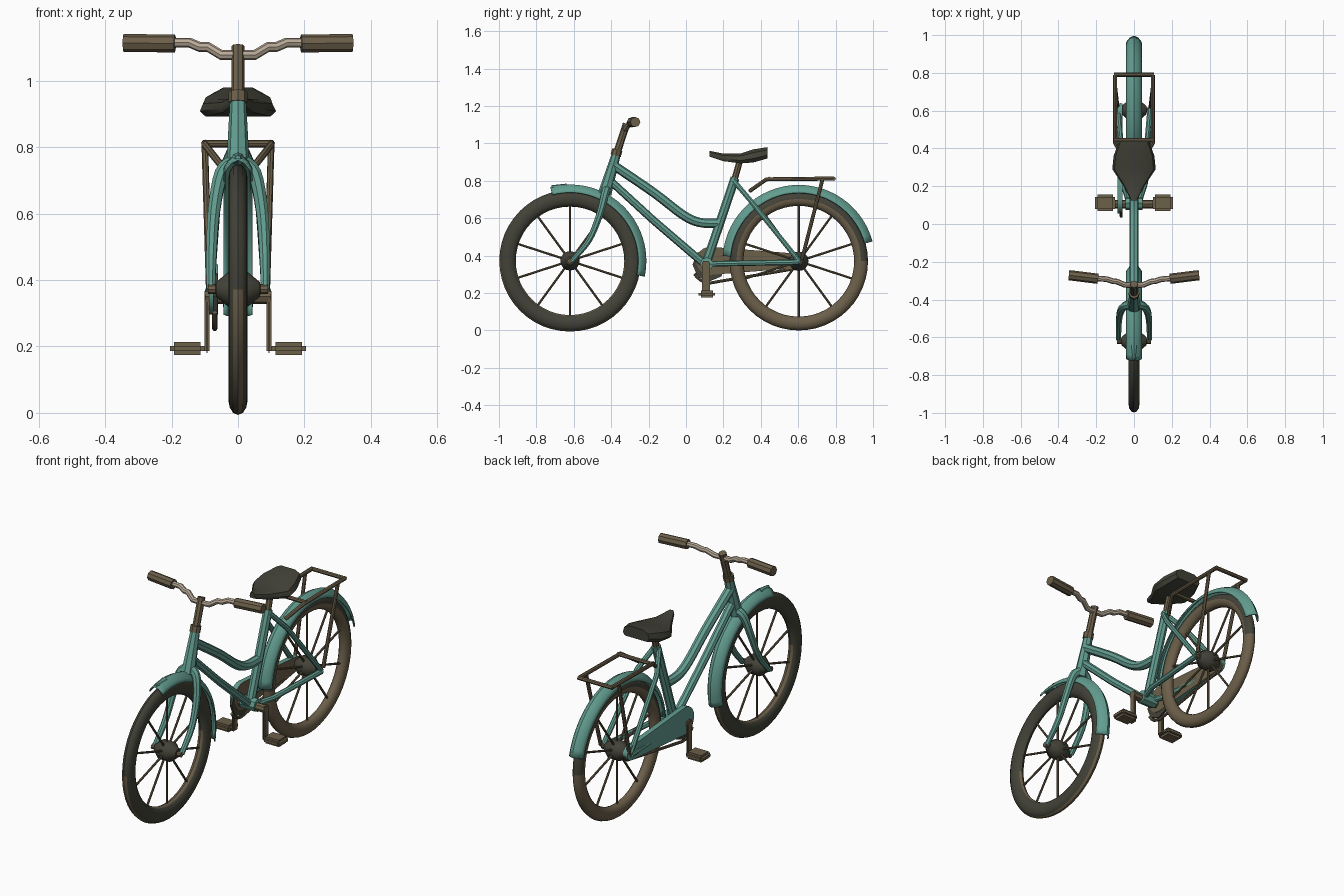
import bpy, bmesh, math
from mathutils import Vector

cube = bpy.data.objects.get("Cube")
if cube:
    bpy.data.objects.remove(cube)


def material(name, rgb):
    m = bpy.data.materials.new(name)
    m.use_nodes = True
    m.diffuse_color = (*rgb, 1)
    bsdf = m.node_tree.nodes["Principled BSDF"]
    bsdf.inputs["Base Color"].default_value = (*rgb, 1)
    bsdf.inputs["Roughness"].default_value = 0.8
    return m


TEAL = material("teal paint", (0.125, 0.34, 0.28))
DARK = material("dark rubber", (0.055, 0.055, 0.04))
BROWN = material("brown metal", (0.15, 0.115, 0.068))
CREAM = material("cream metal", (0.48, 0.40, 0.31))
parts = []


def add(name, mesh, *mats):
    mesh.materials.clear()
    for m in mats:
        mesh.materials.append(m)
    ob = bpy.data.objects.new(name, mesh)
    bpy.context.collection.objects.link(ob)
    parts.append(ob)
    return ob


def from_bmesh(name, bm, *mats):
    bmesh.ops.recalc_face_normals(bm, faces=bm.faces)
    mesh = bpy.data.meshes.new(name)
    bm.to_mesh(mesh)
    bm.free()
    return add(name, mesh, *mats)


def tube(name, points, radius, mat, ends=None, smooth=False):
    """Round bar through points; ends gives a taper from first to last."""
    pts = [Vector(p) for p in points]
    if smooth:
        ext = [2 * pts[0] - pts[1]] + pts + [2 * pts[-1] - pts[-2]]
        fine = []
        for a, b, c, d in zip(ext, ext[1:], ext[2:], ext[3:]):
            for t in (0, 0.25, 0.5, 0.75):
                fine.append(0.5 * (2 * b + (c - a) * t + (2 * a - 5 * b + 4 * c - d) * t ** 2
                                   + (3 * b - a - 3 * c + d) * t ** 3))
        pts = fine + [pts[-1]]
    cu = bpy.data.curves.new(name, 'CURVE')
    cu.dimensions = '3D'
    cu.bevel_depth = radius
    cu.bevel_resolution = 2
    cu.use_fill_caps = True
    sp = cu.splines.new('POLY')
    sp.points.add(len(pts) - 1)
    for i, p in enumerate(pts):
        sp.points[i].co = (*p, 1)
        if ends:
            t = i / (len(pts) - 1)
            sp.points[i].radius = (ends[0] * (1 - t) + ends[1] * t) / radius
    tmp = bpy.data.objects.new(name, cu)
    bpy.context.collection.objects.link(tmp)
    deps = bpy.context.evaluated_depsgraph_get()
    mesh = bpy.data.meshes.new_from_object(tmp.evaluated_get(deps))
    bpy.data.objects.remove(tmp)
    return add(name, mesh, mat)


def revolve(name, centre, profile, *mats, start=0, end=360, n=48, loop=True):
    """Turn an (x, radius) profile about a sideways axle at centre (y, z)."""
    bm = bmesh.new()
    full = end - start == 360
    rows = []
    for i in range(n if full else n + 1):
        a = math.radians(start + (end - start) * i / n)
        rows.append([bm.verts.new((x, centre[0] + r * math.cos(a), centre[1] + r * math.sin(a)))
                     for x, r in profile])
    pairs = list(zip(rows, rows[1:])) + ([(rows[-1], rows[0])] if full else [])
    k = len(profile)
    for a, b in pairs:
        for j in range(k if loop else k - 1):
            bm.faces.new((a[j], a[(j + 1) % k], b[(j + 1) % k], b[j]))
    bmesh.ops.remove_doubles(bm, verts=bm.verts, dist=1e-5)
    return from_bmesh(name, bm, *mats)


def box(name, centre, size, mat, bevel):
    bm = bmesh.new()
    bmesh.ops.create_cube(bm, size=1)
    for v in bm.verts:
        v.co = Vector(c + s * d for c, s, d in zip(centre, v.co, size))
    bmesh.ops.bevel(bm, geom=bm.edges[:], offset=bevel, segments=2, affect='EDGES')
    return from_bmesh(name, bm, mat)


FRONT, REAR = (-0.62, 0.372), (0.603, 0.37)

# Wheels: tyre, hub, axle and ten spokes each
for label, (cy, cz), radius, depth in (("front", FRONT, 0.378, 0.044), ("rear", REAR, 0.37, 0.037)):
    section = [(0.029 * math.cos(t), radius - depth + depth * math.sin(t))
               for t in (math.tau * i / 12 for i in range(12))]
    tyre = revolve(label + "_tyre", (cy, cz), section, DARK, BROWN)
    for f in tyre.data.polygons:
        low = f.center.z < cz
        if label == "front":
            f.material_index = int(low and abs(f.normal.x) < 0.75)
        else:
            r = math.hypot(f.center.y - cy, f.center.z - cz)
            f.material_index = int(low or r < radius - depth)
    revolve(label + "_hub", (cy, cz), [(-0.07, 0), (-0.066, 0.022), (-0.03, 0.052), (0.03, 0.052),
                                       (0.066, 0.022), (0.07, 0)], DARK, n=16, loop=False)
    tube(label + "_axle", [(-0.09, cy, cz), (0.09, cy, cz)], 0.014, BROWN)
    for i in range(10):
        a = math.radians(90 + 36 * i)
        c, s = math.cos(a), math.sin(a)
        tube(label + "_spoke", [(0, cy + q * c, cz + q * s) for q in (0.03, radius - 1.5 * depth)],
             0.006, BROWN)

# Mudguards: curved strip with some thickness
guard = [(0.041 * t, 0.405 - 0.04 * t * t) for t in (-1, -0.8, -0.5, 0, 0.5, 0.8, 1)]
for label, c, a, b in (("front", FRONT, -12, 105), ("rear", REAR, 15, 176)):
    ob = revolve(label + "_mudguard", c, guard, TEAL, start=a, end=b, n=28, loop=False)
    mod = ob.modifiers.new("thickness", 'SOLIDIFY')
    mod.thickness = 0.006
    mod.offset = 0
tube("front_mudguard_tip", [(0, -0.64, 0.765), (0, -0.72, 0.768)], 0.02, TEAL, ends=(0.02, 0.008))

# Main frame
tube("head_tube", [(0, -0.372, 0.945), (0, -0.435, 0.73)], 0.03, TEAL, ends=(0.024, 0.036))
tube("upper_tube", [(0, -0.39, 0.885), (0, -0.17, 0.735), (0, -0.02, 0.62), (0, 0.07, 0.578),
                    (0, 0.17, 0.572)], 0.025, TEAL, smooth=True)
tube("lower_tube", [(0, -0.405, 0.80), (0, -0.17, 0.585), (0, 0.11, 0.345)], 0.021, TEAL)
tube("seat_tube", [(0, 0.262, 0.815), (0, 0.105, 0.35)], 0.024, TEAL)
tube("bottom_bracket", [(-0.045, 0.11, 0.355), (0.045, 0.11, 0.355)], 0.036, TEAL)
tube("crank_axle", [(-0.10, 0.105, 0.35), (0.10, 0.105, 0.35)], 0.022, BROWN)

for side, s in (("left", 1), ("right", -1)):
    # Fork blades, stays and rear carrier supports
    tube(side + "_fork_blade", [(s * 0.012, -0.425, 0.755), (s * 0.05, -0.435, 0.72),
                                (s * 0.072, -0.465, 0.61), (s * 0.08, -0.52, 0.48),
                                (s * 0.082, -0.61, 0.37)], 0.02, TEAL, ends=(0.025, 0.014), smooth=True)
    tube(side + "_seat_stay", [(s * 0.015, 0.255, 0.80), (s * 0.06, 0.34, 0.70),
                               (s * 0.084, 0.605, 0.37)], 0.014, TEAL)
    tube(side + "_chain_stay", [(s * 0.025, 0.11, 0.355), (s * 0.06, 0.22, 0.358),
                                (s * 0.086, 0.605, 0.365)], 0.015, TEAL)
    tube(side + "_carrier_rail", [(s * 0.05, 0.34, 0.745), (s * 0.10, 0.43, 0.808),
                                  (s * 0.10, 0.79, 0.812)], 0.011, BROWN)
    tube(side + "_carrier_strut", [(s * 0.10, 0.73, 0.808), (s * 0.087, 0.62, 0.38)], 0.01, BROWN)
    # Cranks and pedals
    box(side + "_crank", (s * 0.094, 0.106, 0.275), (0.015, 0.042, 0.19), BROWN, 0.006)
    box(side + "_pedal", (s * 0.153, 0.112, 0.194), (0.105, 0.088, 0.038), BROWN, 0.012)
    # Handlebar half and grip
    tube(side + "_handlebar", [(0, -0.325, 1.078), (s * 0.05, -0.322, 1.078), (s * 0.09, -0.305, 1.102),
                               (s * 0.115, -0.302, 1.102), (s * 0.145, -0.292, 1.115),
                               (s * 0.2, -0.288, 1.115)], 0.015, CREAM)
    tube(side + "_grip", [(s * 0.19, -0.29, 1.113), (s * 0.335, -0.272, 1.114),
                          (s * 0.345, -0.271, 1.114)], 0.027, BROWN)

for y in (0.445, 0.79):
    tube("carrier_crossbar", [(-0.105, y, 0.811), (0.105, y, 0.811)], 0.011, BROWN)

# Steering stem and saddle post
tube("stem", [(0, -0.372, 0.94), (0, -0.318, 1.105)], 0.02, BROWN)
tube("stem_collar", [(0, -0.376, 0.935), (0, -0.367, 0.967)], 0.028, BROWN)
tube("saddle_post", [(0, 0.255, 0.79), (0, 0.29, 0.915)], 0.017, BROWN)

# Saddle: octagonal sections joined from nose to back
bm = bmesh.new()
rings = []
for y, w, top, low in ((0.125, 0.016, 0.96, 0.93), (0.2, 0.055, 0.945, 0.905), (0.29, 0.115, 0.945, 0.893),
                       (0.36, 0.108, 0.968, 0.898), (0.437, 0.08, 0.98, 0.92)):
    h = top - low
    half = [(0.55, top), (0.9, top - 0.25 * h), (1, low + 0.3 * h), (0.85, low)]
    outline = half + [(-x, z) for x, z in reversed(half)]
    rings.append([bm.verts.new((x * w, y, z)) for x, z in outline])
for a, b in zip(rings, rings[1:]):
    for j in range(8):
        bm.faces.new((a[j], a[(j + 1) % 8], b[(j + 1) % 8], b[j]))
bm.faces.new(rings[0])
bm.faces.new(rings[-1])
from_bmesh("saddle", bm, DARK)


def belt_outline(y0, z0, r0, y1, z1, r1):
    arcs = [(y0, z0, r0, 90), (y1, z1, r1, -90)]
    return [(y + r * math.cos(math.radians(a + 15 * i)), z + r * math.sin(math.radians(a + 15 * i)))
            for y, z, r, a in arcs for i in range(13)]


# Chain case on the right, painted outside and bare on the inner face
bm = bmesh.new()
face = bm.faces.new([bm.verts.new((-0.088, y, z)) for y, z in belt_outline(0.13, 0.372, 0.075, 0.6, 0.372, 0.038)])
ext = bmesh.ops.extrude_face_region(bm, geom=[face])
for v in ext["geom"]:
    if isinstance(v, bmesh.types.BMVert):
        v.co.x = -0.06
case = from_bmesh("chain_case", bm, TEAL, BROWN)
for f in case.data.polygons:
    f.material_index = int(f.normal.x > 0.9)

# Chain and chainring
loop = belt_outline(0.13, 0.352, 0.098, 0.6, 0.365, 0.032)
tube("chain", [(-0.07, y, z) for y, z in loop[8:20]], 0.008, BROWN)
tube("chainring", [(-0.075, 0.125, 0.352), (-0.062, 0.125, 0.352)], 0.09, DARK)

# Smooth shading with sharp edges kept
bpy.ops.object.select_all(action='DESELECT')
for ob in parts:
    ob.select_set(True)
bpy.context.view_layer.objects.active = parts[0]
bpy.ops.object.shade_smooth_by_angle(angle=math.radians(40))
